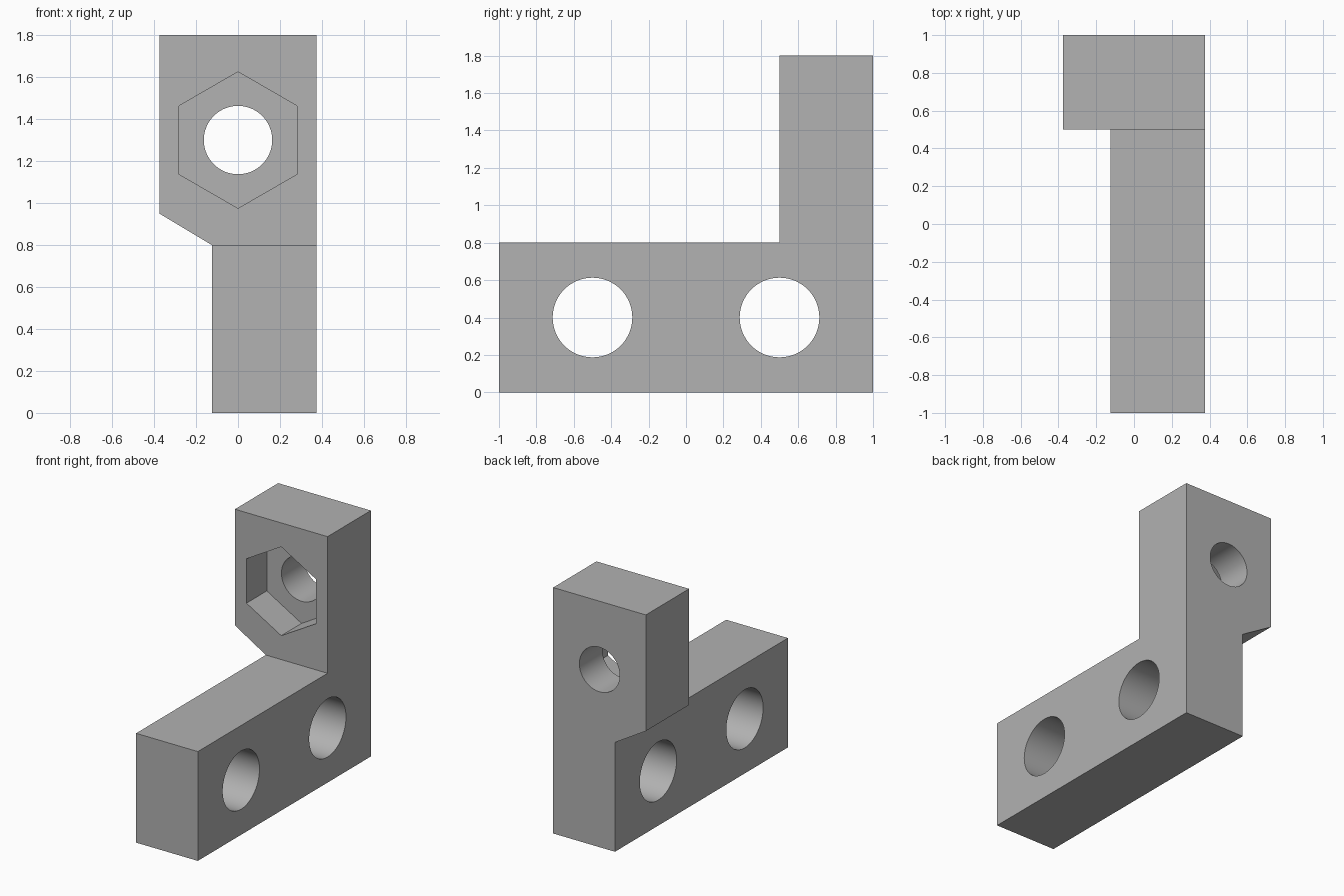
import bpy, bmesh, math
from mathutils import Vector

if "Cube" in bpy.data.objects:
    bpy.data.objects.remove(bpy.data.objects["Cube"], do_unlink=True)

# Single flat grey
grey = bpy.data.materials.new("plain_grey")
grey.use_nodes = True
colour = (0.445, 0.445, 0.445, 1)
grey.diffuse_color = colour
grey.node_tree.nodes["Principled BSDF"].inputs["Base Color"].default_value = colour


def extrude(bm, face, vec):
    new = bmesh.ops.extrude_face_region(bm, geom=[face])["geom"]
    verts = [g for g in new if isinstance(g, bmesh.types.BMVert)]
    bmesh.ops.translate(bm, verts=verts, vec=vec)


# Upright: chamfered front profile, with its lower part drawn forward as the foot
foot_back, foot_front, back = 0.5, -1.0, 1.0
bm = bmesh.new()
corner = lambda x, z: bm.verts.new((x, foot_back, z))
bl, br = corner(-0.125, 0), corner(0.375, 0)
ml, mr = corner(-0.125, 0.8), corner(0.375, 0.8)
chamfer, tl, tr = corner(-0.375, 0.95), corner(-0.375, 1.8), corner(0.375, 1.8)
lower = bm.faces.new((bl, br, mr, ml))
upper = bm.faces.new((ml, mr, tr, tl, chamfer))
region = bmesh.ops.extrude_face_region(bm, geom=[lower, upper], use_keep_orig=True)["geom"]
bmesh.ops.translate(bm, verts=[g for g in region if isinstance(g, bmesh.types.BMVert)],
                    vec=(0, back - foot_back, 0))
extrude(bm, lower, Vector((0, foot_front - foot_back, 0)))
if lower.is_valid:
    bm.faces.remove(lower)
bmesh.ops.recalc_face_normals(bm, faces=bm.faces)
bmesh.ops.dissolve_limit(bm, angle_limit=math.radians(1), verts=bm.verts, edges=bm.edges)
mesh = bpy.data.meshes.new("angle_bracket")
bm.to_mesh(mesh)
bm.free()
mesh.materials.append(grey)
bracket = bpy.data.objects.new("angle_bracket", mesh)
bpy.context.collection.objects.link(bracket)


def cut(name, sides, radius, depth, centre, rotation):
    """Drill a round or polygonal hole through the bracket."""
    bpy.ops.mesh.primitive_cylinder_add(vertices=sides, radius=radius, depth=depth,
                                        location=centre, rotation=rotation)
    cutter = bpy.context.object
    cutter.name = name
    cutter.hide_render = True
    cutter.data.materials.append(grey)
    bpy.ops.object.select_all(action="DESELECT")
    bracket.select_set(True)
    bpy.context.view_layer.objects.active = bracket
    mod = bracket.modifiers.new(name, "BOOLEAN")
    mod.operation, mod.solver, mod.object = "DIFFERENCE", "EXACT", cutter
    bpy.ops.object.modifier_apply(modifier=mod.name)
    bpy.data.objects.remove(cutter, do_unlink=True)


along_x = (0, math.pi / 2, 0)
along_y = (math.pi / 2, 0, 0)

# Two mounting holes across the foot
for y in (-0.5, 0.5):
    cut("mounting_hole", 64, 0.213, 2, (0, y, 0.4), along_x)

# Bolt hole and hexagonal nut pocket, open to the front of the upright
cut("bolt_hole", 64, 0.163, 1.2, (0, 0.75, 1.3), along_y)
pocket_depth = 0.235
cut("nut_pocket", 6, 0.325, 2 * pocket_depth, (0, foot_back, 1.3), along_y)

# Smooth hole walls, sharp everywhere else
bpy.ops.object.select_all(action="DESELECT")
bracket.select_set(True)
bpy.context.view_layer.objects.active = bracket
bpy.ops.object.shade_smooth_by_angle(angle=math.radians(30))
